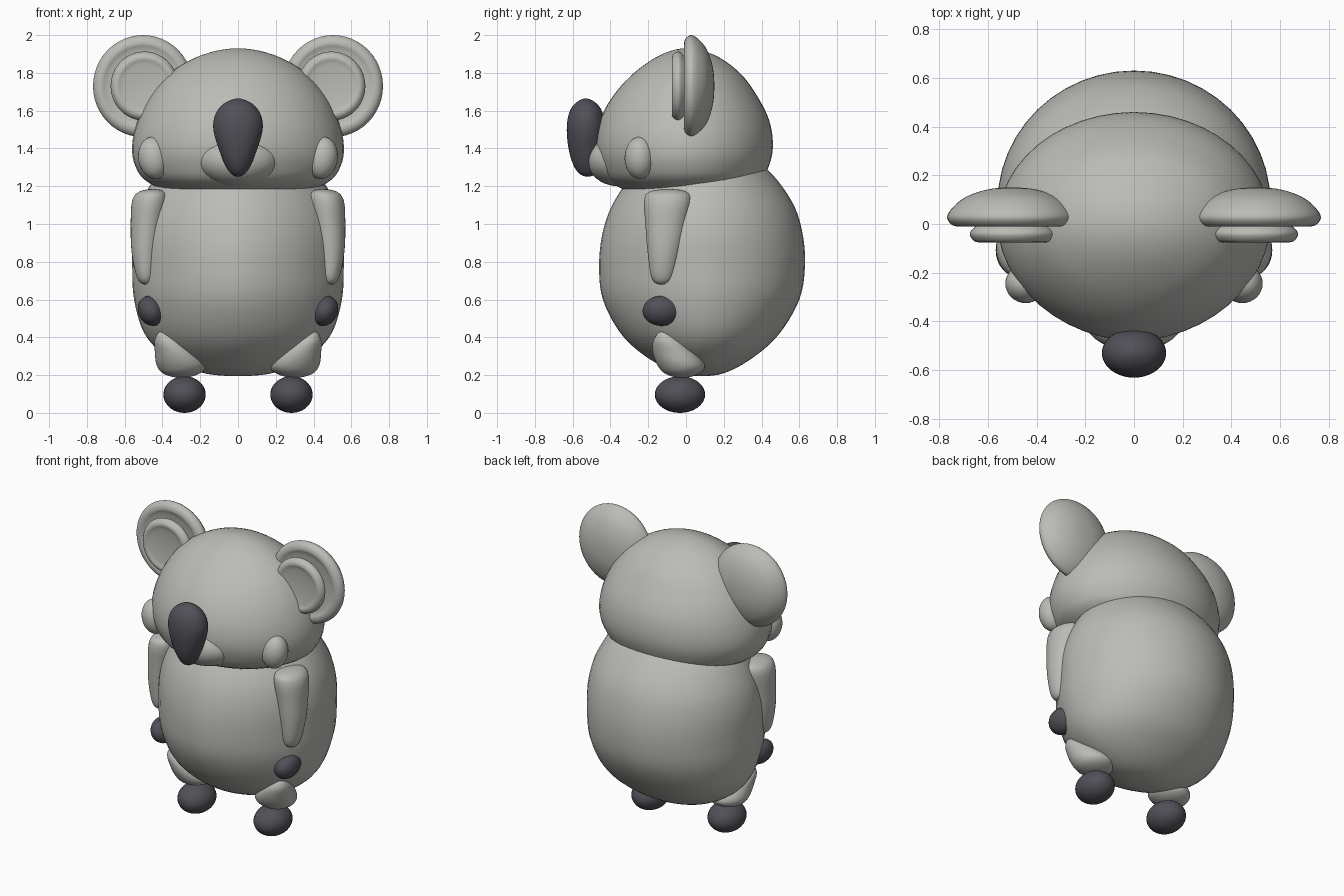
import bpy, bmesh, math
from mathutils import Matrix, Vector

if "Cube" in bpy.data.objects:
    bpy.data.objects.remove(bpy.data.objects["Cube"])


def material(name, color):
    m = bpy.data.materials.new(name)
    m.diffuse_color = (*color, 1)
    m.use_nodes = True
    m.node_tree.nodes["Principled BSDF"].inputs["Base Color"].default_value = m.diffuse_color
    return m


GREY = material("warm grey fur", (0.5, 0.5, 0.47))
DARK = material("dark charcoal", (0.085, 0.08, 0.096))


def finish(name, bm, mat, mirror):
    bmesh.ops.recalc_face_normals(bm, faces=bm.faces)
    for f in bm.faces:
        f.smooth = True
    me = bpy.data.meshes.new(name)
    bm.to_mesh(me)
    bm.free()
    me.materials.append(mat)
    ob = bpy.data.objects.new(name, me)
    bpy.context.collection.objects.link(ob)
    if mirror:
        mod = ob.modifiers.new("Mirror", 'MIRROR')
        mod.use_mirror_merge = False
    return ob


def ellipsoid(name, loc, radii, mat, mirror=False, tilt=0.0):
    bm = bmesh.new()
    bmesh.ops.create_uvsphere(bm, u_segments=32, v_segments=20, radius=1)
    bm.transform(Matrix.Translation(loc) @ Matrix.Rotation(tilt, 4, 'Y')
                 @ Matrix.Diagonal((*radii, 1)))
    return finish(name, bm, mat, mirror)


def loft(name, rows, mat, mirror=False, power=2.0, matrix=None, segs=48, steps=5):
    """Smooth closed loft; row = z, x centre, y centre, x radius, front radius, back radius.
    First and last rows have zero radius and act as poles."""
    rows = [Vector(r) for r in rows]
    flip = lambda r: Vector((r[0], r[1], r[2], -r[3], -r[4], -r[5]))
    pts = [flip(rows[1])] + rows + [flip(rows[-2])]
    path = []
    for i in range(1, len(pts) - 2):
        a, b, c, d = pts[i - 1:i + 3]
        for s in range(steps):
            t = s / steps
            path.append(0.5 * (2 * b + (c - a) * t + (2 * a - 5 * b + 4 * c - d) * t * t
                               + (3 * b - a - 3 * c + d) * t ** 3))
    bm = bmesh.new()
    rings = []
    for z, xc, yc, rx, rf, rb in path[1:]:
        ring = []
        for k in range(segs):
            ang = 2 * math.pi * k / segs
            c, s = math.cos(ang), math.sin(ang)
            e = 2 / power if s < 0 else 1.0
            x = math.copysign(abs(c) ** e, c) * rx
            y = math.copysign(abs(s) ** e, s) * (rf if s < 0 else rb)
            ring.append(bm.verts.new((xc + x, yc + y, z)))
        rings.append(ring)
    for lo, hi in zip(rings, rings[1:]):
        for k in range(segs):
            j = (k + 1) % segs
            bm.faces.new((lo[k], lo[j], hi[j], hi[k]))
    for ring, row in ((rings[0], rows[0]), (rings[-1], rows[-1])):
        tip = bm.verts.new((row[1], row[2], row[0]))
        for k in range(segs):
            bm.faces.new((ring[k], ring[(k + 1) % segs], tip))
    if matrix:
        bm.transform(matrix)
    return finish(name, bm, mat, mirror)


def disc(name, profile, loc, mat):
    """Round disc facing the front; profile = radius, y."""
    rows = [(-y, 0, 0, r * 0.98, r, r) for r, y in profile]
    turn = Matrix.Translation(loc) @ Matrix.Rotation(math.pi / 2, 4, 'X')
    return loft(name, rows, mat, True, matrix=turn)


# Barrel body, fuller at the back
loft("body", [(z, 0, 0.085, rx, rf, rb) for z, rx, rf, rb in (
    (0.195, 0, 0, 0), (0.215, 0.20, 0.14, 0.13), (0.30, 0.38, 0.30, 0.28),
    (0.42, 0.495, 0.43, 0.41), (0.60, 0.55, 0.525, 0.515), (0.78, 0.56, 0.545, 0.545),
    (0.96, 0.555, 0.525, 0.53), (1.12, 0.51, 0.465, 0.475), (1.29, 0.40, 0.34, 0.345),
    (1.40, 0.22, 0.18, 0.18), (1.44, 0, 0, 0))], GREY, power=1.78)

# Head
loft("head", [(z, 0, 0, rx, rf, rb) for z, rx, rf, rb in (
    (1.12, 0, 0, 0), (1.145, 0.28, 0.22, 0.20), (1.22, 0.475, 0.40, 0.38),
    (1.31, 0.545, 0.46, 0.44), (1.42, 0.56, 0.48, 0.46), (1.55, 0.53, 0.455, 0.44),
    (1.68, 0.465, 0.385, 0.375), (1.80, 0.36, 0.275, 0.285), (1.895, 0.19, 0.135, 0.15),
    (1.93, 0, 0, 0))], GREY, power=1.9)

# Face
ellipsoid("snout", (0, -0.355, 1.34), (0.22, 0.17, 0.14), GREY)
ellipsoid("cheek", (0.445, -0.245, 1.35), (0.083, 0.08, 0.112), GREY, True, 0.15)
loft("nose", [(z, 0, y, r, f, f) for z, y, r, f in (
    (1.25, -0.52, 0, 0), (1.28, -0.523, 0.048, 0.055), (1.38, -0.53, 0.096, 0.088),
    (1.52, -0.53, 0.132, 0.101), (1.62, -0.53, 0.095, 0.073), (1.665, -0.53, 0, 0))], DARK)

# Ears: domed back, shallow front, raised inner pad
disc("ear", ((0, 0.15), (0.10, 0.142), (0.19, 0.112), (0.245, 0.07), (0.27, 0.03),
             (0.255, 0.0), (0.225, -0.01), (0.19, 0.0), (0.10, 0.01), (0, 0.01)),
     (0.503, 0, 1.73), GREY)
disc("inner_ear", ((0, 0.02), (0.12, 0.015), (0.165, -0.015), (0.183, -0.04),
                   (0.17, -0.066), (0.148, -0.075), (0.12, -0.068), (0.06, -0.062), (0, -0.06)),
     (0.495, 0, 1.73), GREY)

# Limbs
loft("arm", [(z, x, y, rx, ry, ry) for z, x, y, rx, ry in (
    (0.68, 0.485, -0.125, 0, 0), (0.71, 0.487, -0.125, 0.045, 0.055),
    (0.85, 0.49, -0.115, 0.073, 0.088), (1.00, 0.48, -0.105, 0.088, 0.11),
    (1.12, 0.465, -0.097, 0.096, 0.125), (1.17, 0.455, -0.095, 0.07, 0.10),
    (1.185, 0.45, -0.095, 0, 0))], GREY, True)
ellipsoid("hand", (0.46, -0.13, 0.54), (0.068, 0.1, 0.082), DARK, True, 0.45)
loft("leg", [(z, x, y, rx, ry, ry) for z, x, y, rx, ry in (
    (0.185, 0.30, -0.02, 0, 0), (0.205, 0.30, -0.02, 0.09, 0.085),
    (0.25, 0.30, -0.025, 0.13, 0.125), (0.32, 0.33, -0.06, 0.11, 0.115),
    (0.39, 0.375, -0.1, 0.065, 0.07), (0.435, 0.40, -0.12, 0, 0))], GREY, True)
ellipsoid("foot", (0.283, -0.032, 0.097), (0.112, 0.133, 0.097), DARK, True)
